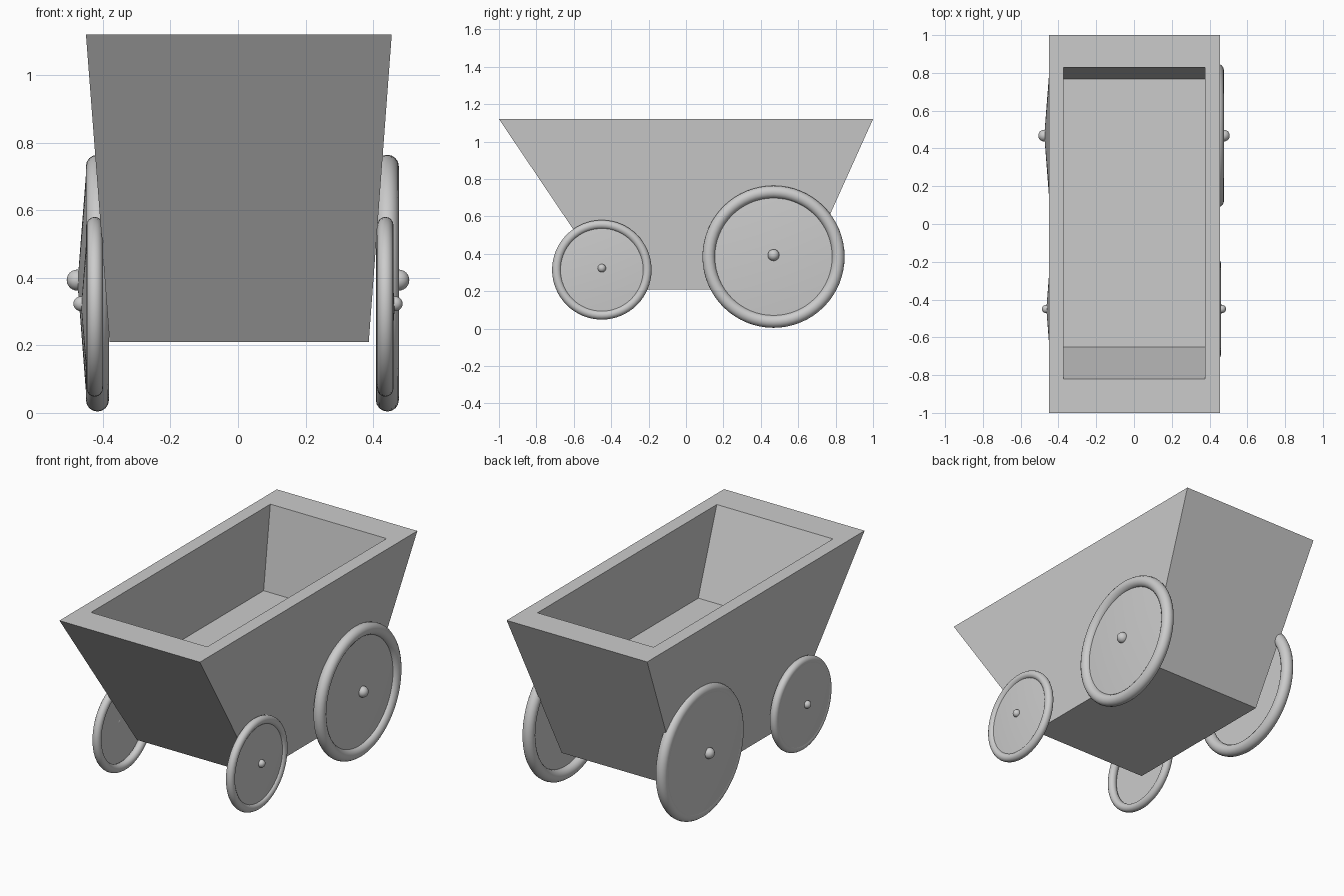
import bpy, bmesh
from math import pi

if "Cube" in bpy.data.objects:
    bpy.data.objects.remove(bpy.data.objects["Cube"])


def tapered_box(name, bottom, top):
    """Each level is (x0, x1, y0, y1, z)."""
    bm = bmesh.new()
    rings = []
    for x0, x1, y0, y1, z in (bottom, top):
        rings.append([bm.verts.new(p) for p in
                      ((x0, y0, z), (x1, y0, z), (x1, y1, z), (x0, y1, z))])
    lo, hi = rings
    bm.faces.new(lo[::-1])
    bm.faces.new(hi)
    for i in range(4):
        j = (i + 1) % 4
        bm.faces.new((lo[i], lo[j], hi[j], hi[i]))
    me = bpy.data.meshes.new(name)
    bm.to_mesh(me)
    bm.free()
    ob = bpy.data.objects.new(name, me)
    bpy.context.collection.objects.link(ob)
    return ob


# Tub with a shallower cavity cut from the top
tub = tapered_box("cart_tub", (-0.38, 0.387, -0.387, 0.59, 0.21),
                  (-0.45, 0.455, -1, 1, 1.12))
# Cavity continues its slopes slightly above the rim for a clean cut
cavity = tapered_box("cavity_cutter", (-0.372, 0.376, -0.65, 0.767, 0.64),
                     (-0.372, 0.376, -0.856, 0.842, 1.22))
cavity.hide_render = True
cavity.hide_viewport = False
cut = tub.modifiers.new("cavity", 'BOOLEAN')
cut.operation = 'DIFFERENCE'
cut.solver = 'EXACT'
cut.object = cavity
bpy.context.view_layer.objects.active = tub
bpy.ops.object.modifier_apply(modifier=cut.name)
bpy.data.objects.remove(cavity)


def finish(name, angle=0.6):
    ob = bpy.context.object
    ob.name = name
    bpy.ops.object.shade_smooth_by_angle(angle=angle)


def wheel(name, side, y, z, tyre_x, major, minor, base_x, apex_x, hub_r):
    # Tyre
    bpy.ops.mesh.primitive_torus_add(
        location=(tyre_x, y, z), rotation=(0, pi / 2, 0),
        major_radius=major, minor_radius=minor,
        major_segments=64, minor_segments=16)
    finish(name + "_tyre")
    # Shallow conical disc pointing outward
    depth = apex_x - base_x
    bpy.ops.mesh.primitive_cone_add(
        vertices=64, radius1=major - 0.3 * minor, radius2=0, depth=depth,
        location=(side * (base_x + depth / 2), y, z),
        rotation=(0, side * pi / 2, 0))
    finish(name + "_disc", 0.05)
    # Hub cap
    bpy.ops.mesh.primitive_uv_sphere_add(
        segments=24, ring_count=12, radius=hub_r,
        location=(side * (apex_x + 0.001), y, z + 0.009))
    finish(name + "_hub")


for side, label, rear_x, front_x in ((-1, "left", -0.416, -0.424),
                                     (1, "right", 0.442, 0.436)):
    wheel("rear_wheel_" + label, side, 0.468, 0.384, rear_x,
          0.346, 0.034, 0.449, 0.475, 0.031)
    wheel("front_wheel_" + label, side, -0.45, 0.314, front_x,
          0.242, 0.024, 0.446, 0.464, 0.022)
